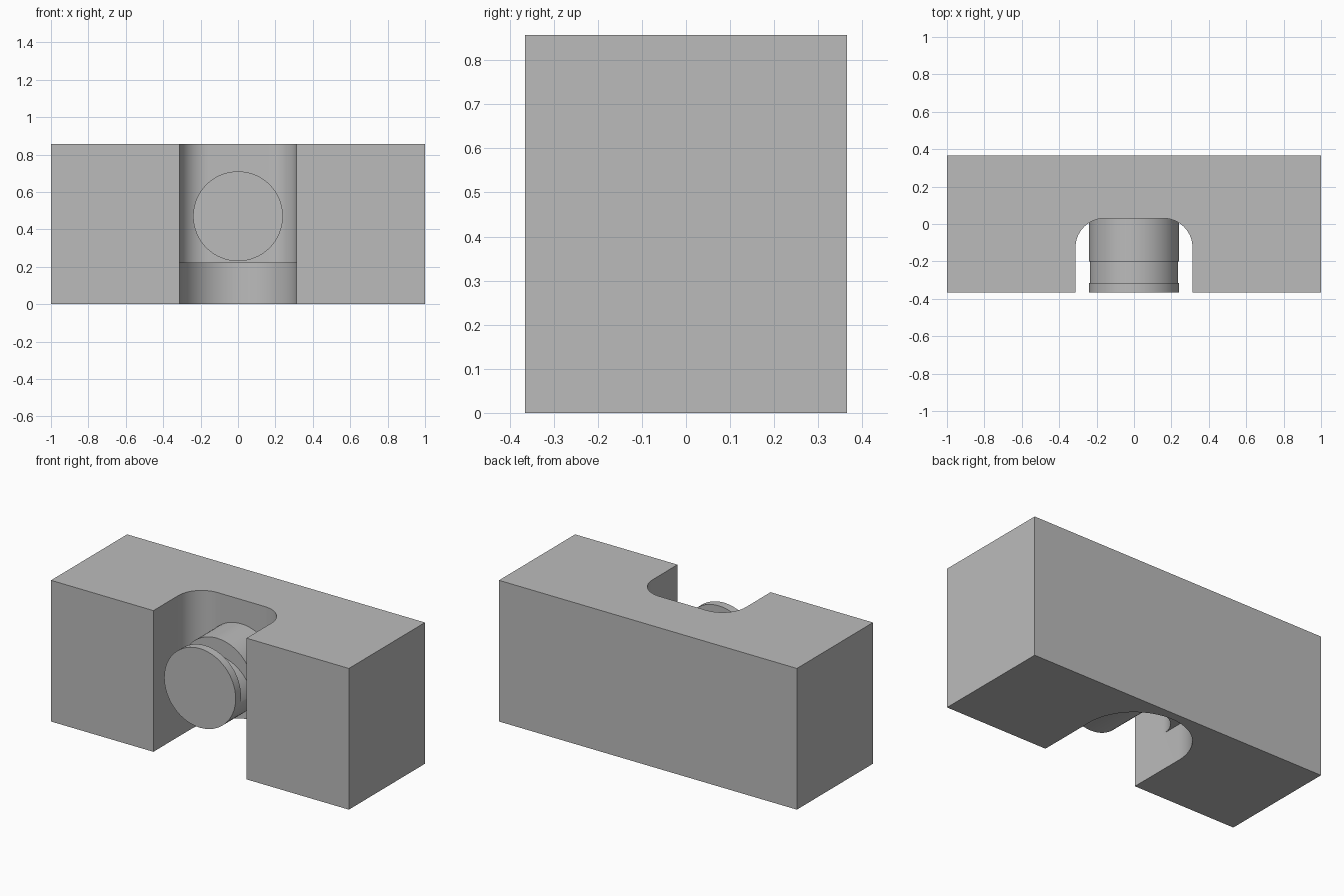
import bpy, bmesh, math
from mathutils import Vector

if "Cube" in bpy.data.objects:
    bpy.data.objects.remove(bpy.data.objects["Cube"], do_unlink=True)

gray = bpy.data.materials.new("plain_gray")
gray.use_nodes = True
color = (0.5, 0.5, 0.5, 1)
gray.diffuse_color = color
for node in gray.node_tree.nodes:
    if node.type == 'BSDF_PRINCIPLED':
        node.inputs["Base Color"].default_value = color


def arc(cx, cy, r, a0, a1, n=24):
    """Points along an arc, angles in degrees."""
    angles = [math.radians(a0 + (a1 - a0) * i / n) for i in range(n + 1)]
    return [(cx + r * math.cos(a), cy + r * math.sin(a)) for a in angles]


def prism(name, profile, start, end, axis="z"):
    """Extrude a closed profile along z (profile in xy) or y (profile in xz)."""
    place = (lambda p: (p[0], p[1], start)) if axis == "z" else (lambda p: (p[0], start, p[1]))
    step = Vector((0, 0, end - start)) if axis == "z" else Vector((0, end - start, 0))
    bm = bmesh.new()
    face = bm.faces.new([bm.verts.new(place(p)) for p in profile])
    moved = bmesh.ops.extrude_face_region(bm, geom=[face])["geom"]
    bmesh.ops.translate(bm, vec=step, verts=[g for g in moved if isinstance(g, bmesh.types.BMVert)])
    bmesh.ops.recalc_face_normals(bm, faces=bm.faces)
    mesh = bpy.data.meshes.new(name)
    bm.to_mesh(mesh)
    bm.free()
    mesh.materials.append(gray)
    obj = bpy.data.objects.new(name, mesh)
    bpy.context.collection.objects.link(obj)
    return obj


def activate(obj):
    bpy.ops.object.select_all(action='DESELECT')
    obj.select_set(True)
    bpy.context.view_layer.objects.active = obj


def cut(obj, cutter):
    """Subtract the cutter from the object and discard the cutter."""
    cutter.hide_render = True
    mod = obj.modifiers.new("cut", 'BOOLEAN')
    mod.operation = 'DIFFERENCE'
    mod.solver = 'EXACT'
    mod.object = cutter
    activate(obj)
    bpy.ops.object.modifier_apply(modifier=mod.name)
    bpy.data.objects.remove(cutter, do_unlink=True)


half_depth = 0.365
height = 0.857
slot = 0.3125      # half width of the front slot
corner = 0.155     # rounding of the slot's back corners
slot_back = 0.03

# Main block
block = prism("block", [(-1, -half_depth), (1, -half_depth), (1, half_depth), (-1, half_depth)], 0, height)

# Front slot with rounded back corners, open at top and bottom
cx, cy = slot - corner, slot_back - corner
cut(block, prism("slot_cutter",
                 [(slot, -0.5)] + arc(cx, cy, corner, 0, 90, 16)
                 + arc(-cx, cy, corner, 90, 180, 16) + [(-slot, -0.5)], -0.1, 1))

# Deeper half-round recess under the slot
cut(block, prism("recess_cutter",
                 [(slot, -0.5)] + arc(0, 0, slot, 0, 180, 48) + [(-slot, -0.5)], -0.1, 0.22))

# Pin reaching forward from the slot's back wall
radius, pin_z = 0.24, 0.47
pin = prism("pin", arc(0, pin_z, radius, 0, 360, 64)[:-1], -half_depth, slot_back + 0.01, "y")

# Groove over the top of the pin, behind its end disc
floor = arc(0, pin_z - 0.1, radius, 0, 180, 40)
cut(pin, prism("groove_cutter",
               floor + [(-0.3, 0.37), (-0.3, 0.8), (0.3, 0.8), (0.3, 0.37)], -0.315, -0.2, "y"))

for obj in (block, pin):
    activate(obj)
    bpy.ops.object.shade_smooth_by_angle(angle=math.radians(30))
